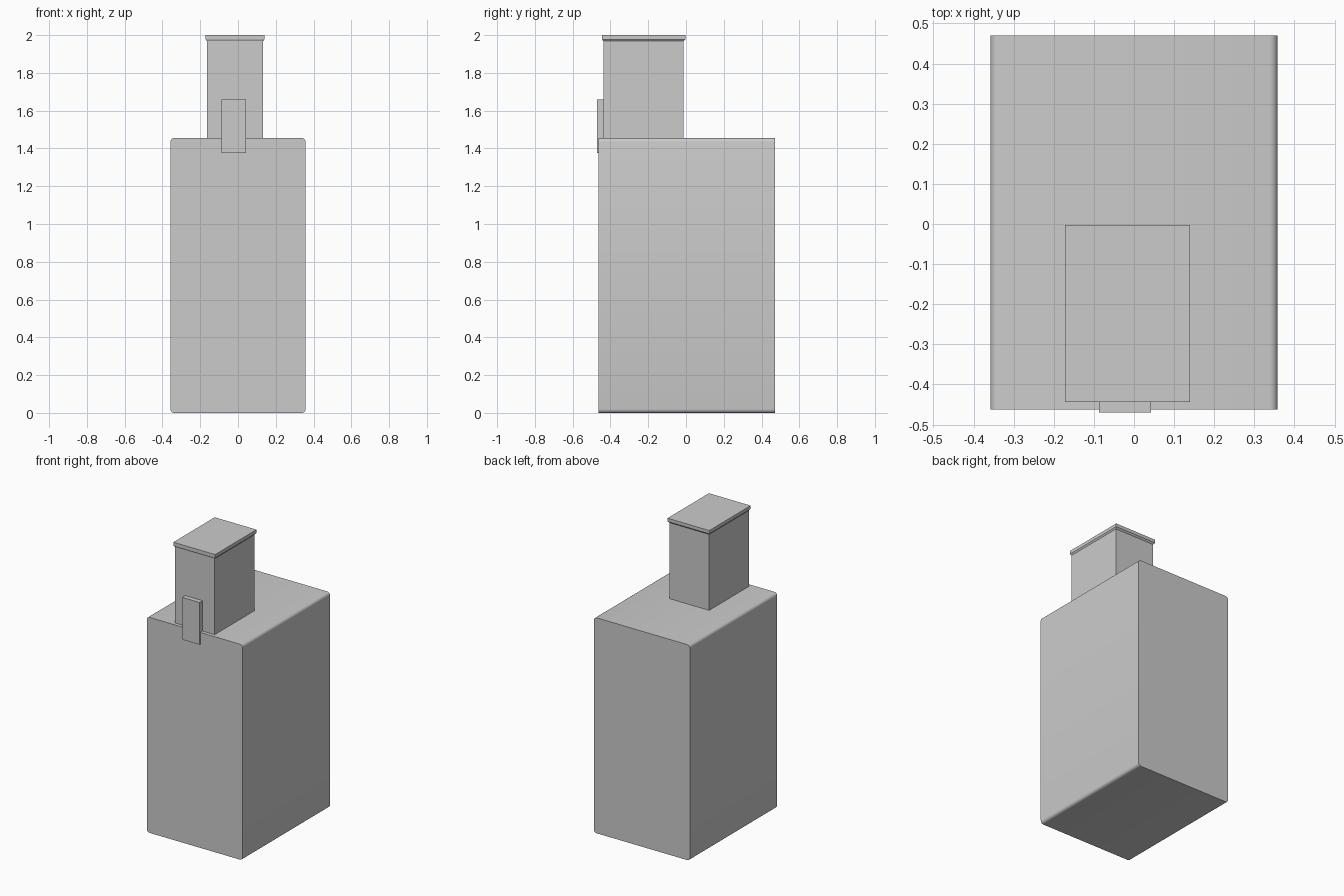
import bpy, bmesh, math

if "Cube" in bpy.data.objects:
    bpy.data.objects.remove(bpy.data.objects["Cube"])


def loft(name, rings):
    """Closed solid skinned through rings of points."""
    bm = bmesh.new()
    loops = [[bm.verts.new(p) for p in ring] for ring in rings]
    n = len(loops[0])
    for a, b in zip(loops, loops[1:]):
        for i in range(n):
            j = (i + 1) % n
            bm.faces.new((a[i], a[j], b[j], b[i]))
    bm.faces.new(loops[0][::-1])
    bm.faces.new(loops[-1])
    bmesh.ops.recalc_face_normals(bm, faces=bm.faces)
    mesh = bpy.data.meshes.new(name)
    bm.to_mesh(mesh)
    bm.free()
    obj = bpy.data.objects.new(name, mesh)
    bpy.context.collection.objects.link(obj)
    return obj


def rect(x0, x1, y0, y1, z):
    return [(x0, y0, z), (x1, y0, z), (x1, y1, z), (x0, y1, z)]


# Main block: rounded-rectangle front profile extruded along y
HALF_W, HEIGHT, R, STEPS = 0.358, 1.455, 0.02, 4
profile = []
for k, (cx, cz) in enumerate([(HALF_W - R, HEIGHT - R), (R - HALF_W, HEIGHT - R),
                              (R - HALF_W, R), (HALF_W - R, R)]):
    for s in range(STEPS + 1):
        a = math.pi / 2 * (k + s / STEPS)
        profile.append((cx + R * math.cos(a), cz + R * math.sin(a)))
body = loft("body", [[(x, y, z) for x, z in profile] for y in (-0.462, 0.47)])

# Neck with a slightly flared lip at the top
NECK = (-0.164, 0.133, -0.438, -0.013)
LIP = (-0.172, 0.14, -0.444, -0.003)
loft("neck", [rect(*NECK, 1.45), rect(*NECK, 1.968),
              rect(*LIP, 1.978), rect(*LIP, 2.0)])

# Flat tab on the front, bridging body and neck
loft("front_tab", [rect(-0.087, 0.042, -0.47, -0.438, z) for z in (1.375, 1.66)])

# Smooth only the rounded edges of the block
bpy.context.view_layer.objects.active = body
body.select_set(True)
bpy.ops.object.shade_smooth_by_angle(angle=math.radians(35))
